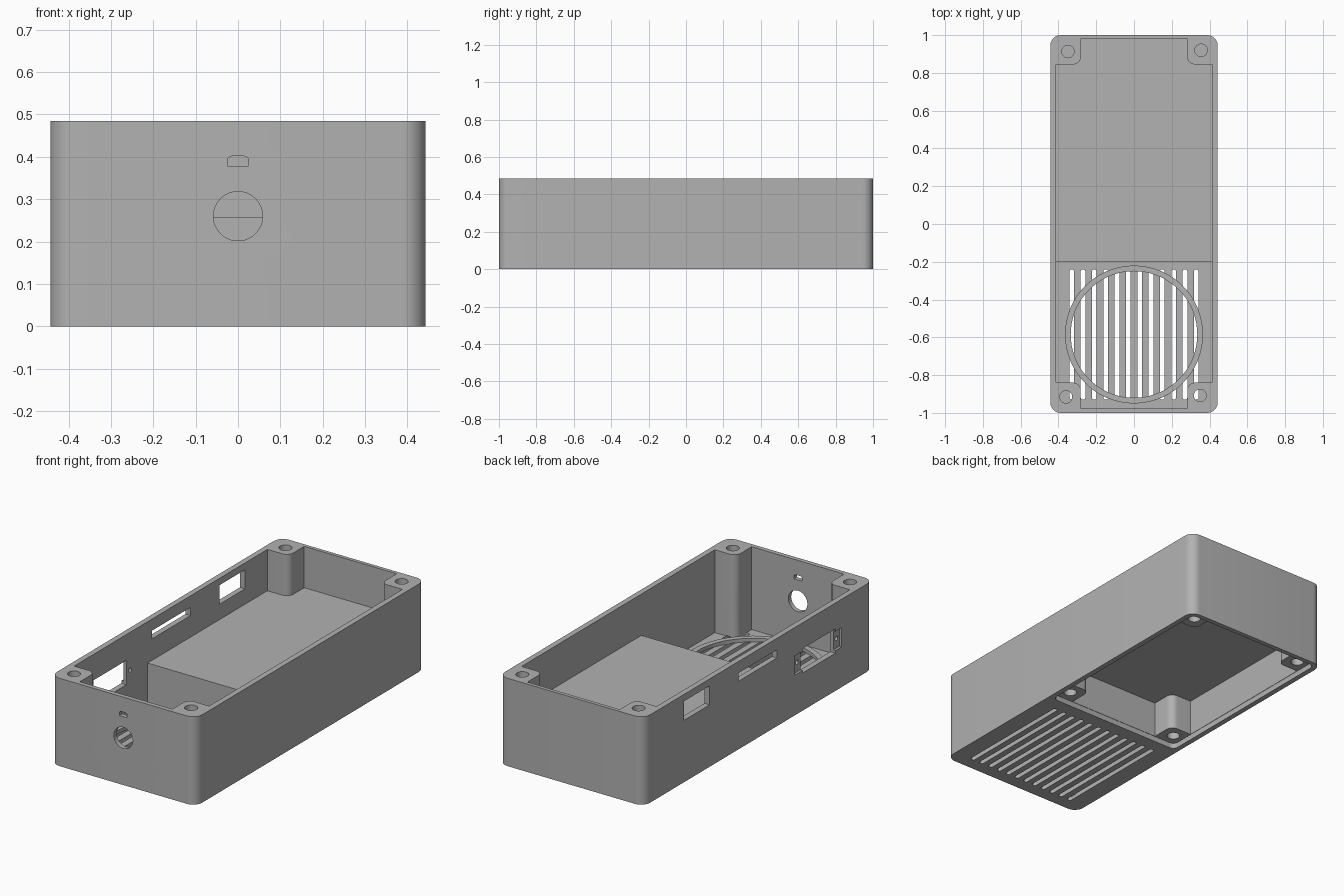
import bpy, bmesh, math

old = bpy.data.objects.get("Cube")
if old:
    bpy.data.objects.remove(old, do_unlink=True)

grey = bpy.data.materials.new("plain grey")
COLOR = (0.445, 0.445, 0.445, 1)
grey.diffuse_color = COLOR
grey.use_nodes = True
grey.node_tree.nodes["Principled BSDF"].inputs["Base Color"].default_value = COLOR


# ---------- helpers ----------
def arc(cx, cy, r, a0, a1, n):
    return [(cx + r * math.cos(math.radians(a0 + (a1 - a0) * i / n)),
             cy + r * math.sin(math.radians(a0 + (a1 - a0) * i / n))) for i in range(n + 1)]


def circle(cx, cy, r, n=32):
    return arc(cx, cy, r, 0, 360, n)[:-1]


def rounded(x0, x1, y0, y1, r, n=8):
    return (arc(x1 - r, y1 - r, r, 0, 90, n) + arc(x0 + r, y1 - r, r, 90, 180, n)
            + arc(x0 + r, y0 + r, r, 180, 270, n) + arc(x1 - r, y0 + r, r, 270, 360, n))


def rect(a0, a1, b0, b1):
    return [(a0, b0), (a1, b0), (a1, b1), (a0, b1)]


def notched(x, y0, y1, n_front, n_back, nx=0.13, r=0.04):
    """Rectangle outline that leaves corner posts standing."""
    def corner(sx, y, sy, n):
        if not n:
            return [(sx * x, y)]
        xn, yn = x - nx, y - sy * n
        bend = [(sx * px, yn + sy * py) for px, py in arc(xn + r, r, r, 270, 180, 8)]
        pts = [(sx * x, yn)] + bend + [(sx * xn, y)]
        return pts if sx * sy > 0 else pts[::-1]
    return (corner(1, y1, 1, n_back) + corner(-1, y1, 1, n_back)
            + corner(-1, y0, -1, n_front) + corner(1, y0, -1, n_front))


AXES = {"z": lambda a, b, h: (a, b, h),
        "y": lambda a, b, h: (a, h, b),
        "x": lambda a, b, h: (h, a, b)}


def solid(name, prisms):
    """One object made of separate prisms: (outline, low, high, axis)."""
    bm = bmesh.new()
    for pts, lo, hi, axis in prisms:
        place = AXES[axis]
        low = [bm.verts.new(place(a, b, lo)) for a, b in pts]
        high = [bm.verts.new(place(a, b, hi)) for a, b in pts]
        bm.faces.new(low)
        bm.faces.new(high)
        for i in range(len(pts)):
            j = (i + 1) % len(pts)
            bm.faces.new((low[i], low[j], high[j], high[i]))
    bmesh.ops.recalc_face_normals(bm, faces=bm.faces)
    me = bpy.data.meshes.new(name)
    bm.to_mesh(me)
    bm.free()
    me.materials.append(grey)
    ob = bpy.data.objects.new(name, me)
    bpy.context.collection.objects.link(ob)
    return ob


def cut(target, prisms):
    cutter = solid("cutter", prisms)
    cutter.hide_render = True
    mod = target.modifiers.new("cut", "BOOLEAN")
    mod.operation, mod.solver, mod.object = "DIFFERENCE", "EXACT", cutter
    deps = bpy.context.evaluated_depsgraph_get()
    me = bpy.data.meshes.new_from_object(target.evaluated_get(deps))
    target.modifiers.clear()
    target.data = me
    bpy.data.objects.remove(cutter, do_unlink=True)


def smooth(ob):
    bpy.ops.object.select_all(action="DESELECT")
    ob.select_set(True)
    bpy.context.view_layer.objects.active = ob
    bpy.ops.object.shade_smooth_by_angle(angle=math.radians(30))


# ---------- case ----------
TOP, FLOOR, DECK = 0.485, 0.028, 0.257
case = solid("case", [(rounded(-0.443, 0.443, -1, 1, 0.055), 0, TOP, "z")])

# upper tray above the deck, leaving four screw posts
cut(case, [(notched(0.412, -0.975, 0.98, 0.135, 0.135), DECK, 0.6, "z")])
# deep front bay in front of the deck
cut(case, [(notched(0.412, -0.975, -0.2, 0.135, 0), FLOOR, 0.3, "z")])
# compartment under the deck, open below, with its own posts
cut(case, [(notched(0.412, -0.165, 0.972, 0.135, 0.135), -0.1, 0.23, "z")])
# rebate for the compartment lid
cut(case, [(rounded(-0.414, 0.414, -0.167, 0.974, 0.03), -0.1, 0.03, "z")])

# speaker slots in the front floor
slots = [(rounded(x - 0.0125, x + 0.0125, -0.93, -0.24, 0.0122, 5), -0.1, FLOOR + 0.002, "z")
         for x in [-0.33 + 0.06 * i for i in range(12)]]
cut(case, slots)

# screw holes from above and from below
holes = [(circle(x, y, 0.033), z, 0.6, "z") for x, y, z in
         ((-0.35, 0.913, 0.26), (0.355, 0.92, 0.26), (-0.36, -0.915, 0.02), (0.35, -0.908, 0.02))]
holes += [(circle(sx * 0.353, y, 0.033), -0.1, 0.18, "z") for sx in (-1, 1) for y in (-0.1, 0.912)]
cut(case, holes)

# round hole and small indicator slot in the front wall
indicator = [(-0.024, 0.377), (0.024, 0.377), (0.024, 0.397), (0.014, 0.402),
             (-0.014, 0.402), (-0.024, 0.397)]
cut(case, [(circle(0, 0.26, 0.058, 48), -1.1, -0.94, "y"), (indicator, -1.1, -0.94, "y")])

# shallow flange recess, then the windows and screw holes of the side wall
cut(case, [(rect(-0.723, -0.318, 0.222, 0.328), -0.5, -0.43, "x")])
cut(case, [(rect(0.427, 0.65, 0.342, 0.447), -0.5, -0.38, "x"),
           (rect(-0.16, 0.175, 0.376, 0.421), -0.5, -0.38, "x"),
           (rect(-0.67, -0.385, 0.208, 0.342), -0.5, -0.38, "x"),
           (circle(-0.352, 0.276, 0.012, 16), -0.5, -0.38, "x"),
           (circle(-0.697, 0.276, 0.012, 16), -0.5, -0.38, "x")])
smooth(case)

# ---------- speaker ring on the floor ----------
ring = solid("speaker_ring", [(circle(0, -0.585, 0.365, 72), FLOOR, 0.048, "z")])
cut(ring, [(circle(0, -0.585, 0.335, 72), -0.1, 0.1, "z")])
smooth(ring)
